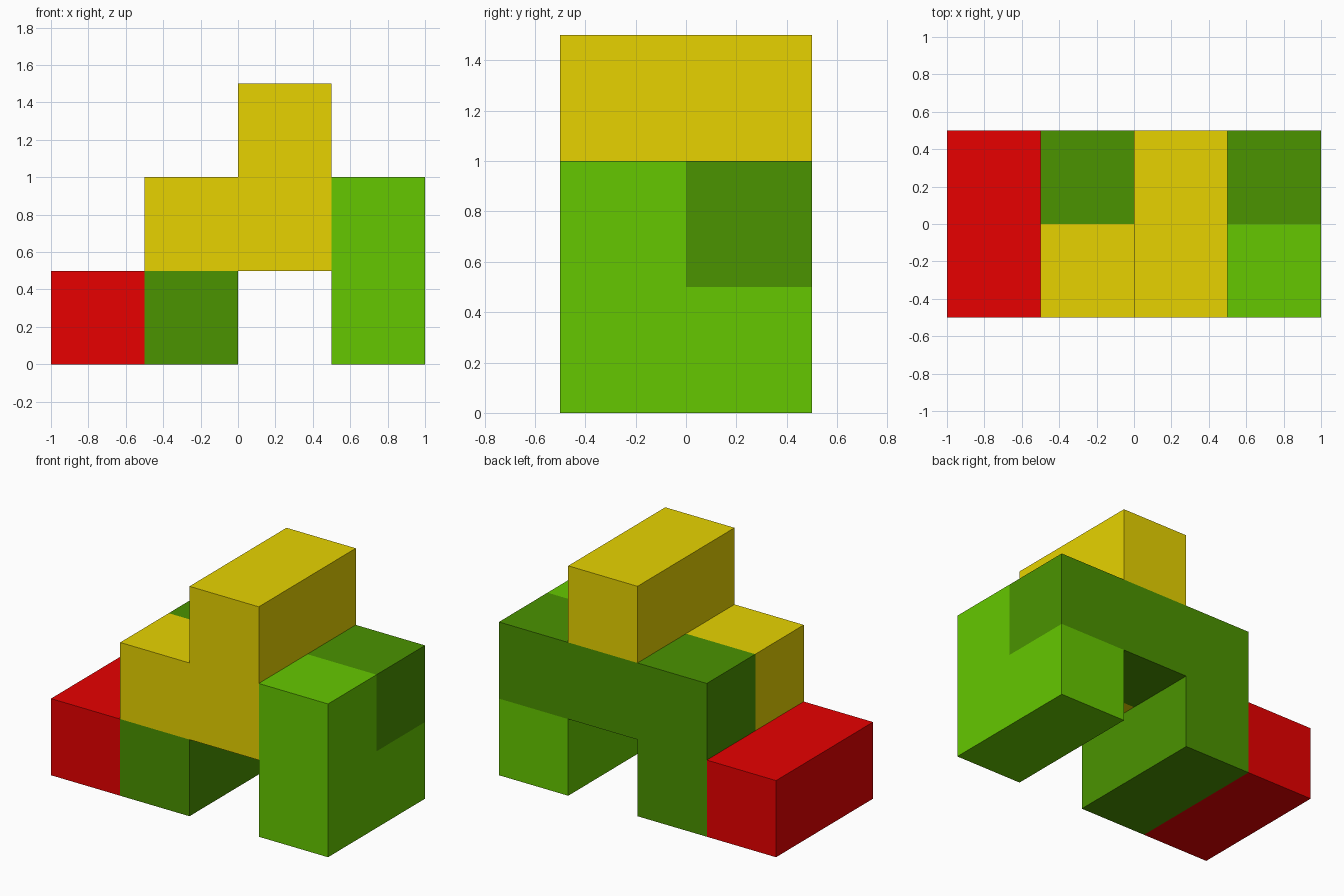
import bpy, bmesh
from mathutils import Vector

if "Cube" in bpy.data.objects:
    bpy.data.objects.remove(bpy.data.objects["Cube"])

S = 0.5  # cell size of the block puzzle


def material(name, rgb):
    m = bpy.data.materials.new(name)
    m.diffuse_color = (*rgb, 1)
    m.use_nodes = True
    m.node_tree.nodes["Principled BSDF"].inputs["Base Color"].default_value = m.diffuse_color
    return m


def polycube(name, mat, cells):
    """One solid block made of unit cells (column, row, level), outer faces only."""
    cells = set(cells)
    bm = bmesh.new()
    for cell in cells:
        centre = Vector(cell) + Vector((-1.5, -0.5, 0.5))
        for axis in range(3):
            for side in (-1, 1):
                step = Vector((0, 0, 0))
                step[axis] = side
                if tuple(int(c + d) for c, d in zip(cell, step)) in cells:
                    continue
                u, v = Vector((0, 0, 0)), Vector((0, 0, 0))
                u[(axis + 1) % 3] = 0.5
                v[(axis + 2) % 3] = 0.5 * side
                mid = centre + step * 0.5
                bm.faces.new([bm.verts.new((mid + a * u + b * v) * S)
                              for a, b in ((-1, -1), (1, -1), (1, 1), (-1, 1))])
    bmesh.ops.remove_doubles(bm, verts=bm.verts[:], dist=1e-4)
    bmesh.ops.dissolve_limit(bm, angle_limit=0.01, verts=bm.verts[:], edges=bm.edges[:])
    me = bpy.data.meshes.new(name)
    bm.to_mesh(me)
    bm.free()
    me.materials.append(mat)
    bpy.context.collection.objects.link(bpy.data.objects.new(name, me))


# low block on the left
polycube("left_block", material("red", (0.8, 0.0, 0.0)), [(0, 0, 0), (0, 1, 0)])

# foot with a post and a beam along the back
polycube("back_beam", material("dark green", (0.069, 0.292, 0.0)),
         [(1, 0, 0), (1, 1, 0), (1, 1, 1), (2, 1, 1), (3, 1, 1)])

# front step with the ridge on top
polycube("front_step_and_ridge", material("yellow", (0.8, 0.65, 0.0)),
         [(1, 0, 1), (2, 0, 1), (2, 0, 2), (2, 1, 2)])

# L-shaped leg on the right
polycube("right_leg", material("light green", (0.13, 0.575, 0.0)),
         [(3, 0, 0), (3, 1, 0), (3, 0, 1)])
